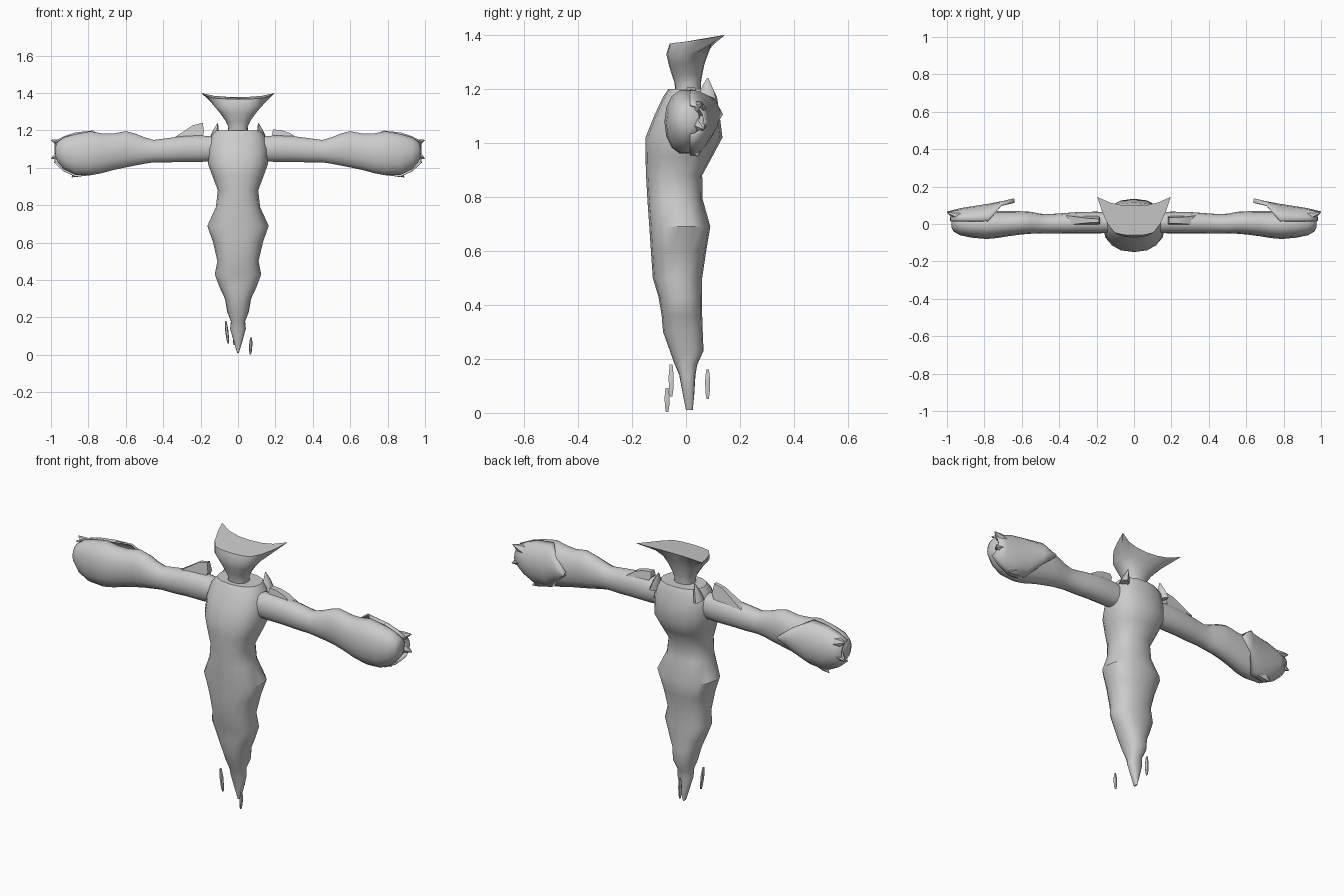
import bpy, bmesh, math
from mathutils import Vector

clay = bpy.data.materials.new("clay_grey")
clay.diffuse_color = (0.6, 0.6, 0.6, 1)


def finish(name, bm, angle=40):
    bmesh.ops.remove_doubles(bm, verts=bm.verts, dist=0.0005)
    bmesh.ops.recalc_face_normals(bm, faces=bm.faces)
    me = bpy.data.meshes.new(name)
    bm.to_mesh(me)
    bm.free()
    me.materials.append(clay)
    ob = bpy.data.objects.new(name, me)
    bpy.context.collection.objects.link(ob)
    bpy.ops.object.select_all(action='DESELECT')
    ob.select_set(True)
    bpy.context.view_layer.objects.active = ob
    bpy.ops.object.shade_smooth_by_angle(angle=math.radians(angle))
    return ob


def loft(name, rings, angle=40):
    """Skin a list of closed point rings and cap both ends."""
    bm = bmesh.new()
    loops = [[bm.verts.new(p) for p in r] for r in rings]
    n = len(loops[0])
    for a, b in zip(loops, loops[1:]):
        for i in range(n):
            j = (i + 1) % n
            bm.faces.new((a[i], a[j], b[j], b[i]))
    bm.faces.new(loops[0])
    bm.faces.new(loops[-1])
    return finish(name, bm, angle)


def oval(a0, a1, b0, b1, n=16, power=0.85):
    """Rounded-box outline between two pairs of limits."""
    pts = []
    for i in range(n):
        t = 2 * math.pi * i / n
        c, s = math.cos(t), math.sin(t)
        c = math.copysign(abs(c) ** power, c)
        s = math.copysign(abs(s) ** power, s)
        pts.append(((a0 + a1) / 2 + c * (a1 - a0) / 2, (b0 + b1) / 2 + s * (b1 - b0) / 2))
    return pts


def spike(name, base, tip, r, n=6, flat=1.0):
    """Tapered point from base to tip."""
    base, tip = Vector(base), Vector(tip)
    q = (tip - base).to_track_quat('Z', 'Y')
    rings = []
    for t, k in ((0, 1), (0.5, 0.65), (1, 0.06)):
        c = base.lerp(tip, t)
        rings.append([c + q @ Vector((r * k * math.cos(a), r * k * flat * math.sin(a), 0))
                      for a in (2 * math.pi * i / n for i in range(n))])
    return loft(name, rings, 50)


# Torso tapering to a point: z, half width, front y, back y
torso = [(0.01, 0.004, 0.0, 0.025), (0.06, 0.02, -0.01, 0.03), (0.14, 0.042, -0.025, 0.035),
         (0.18, 0.038, -0.042, 0.042), (0.23, 0.058, -0.06, 0.065), (0.30, 0.07, -0.085, 0.062),
         (0.36, 0.098, -0.09, 0.06), (0.43, 0.124, -0.102, 0.06), (0.50, 0.11, -0.123, 0.06),
         (0.60, 0.133, -0.13, 0.075), (0.69, 0.164, -0.136, 0.09), (0.79, 0.118, -0.143, 0.062),
         (0.88, 0.108, -0.148, 0.06), (0.95, 0.135, -0.15, 0.098), (1.02, 0.16, -0.15, 0.135),
         (1.10, 0.162, -0.118, 0.125), (1.17, 0.145, -0.085, 0.115), (1.20, 0.12, -0.065, 0.10)]
loft("torso", [[(x, y, z) for x, y in oval(-w, w, f, b)] for z, w, f, b in torso])

# Flared head: neck ovals, then a rim with swept back corners
neck = [(1.17, 0.058, -0.04, 0.055), (1.22, 0.052, -0.042, 0.055), (1.25, 0.066, -0.052, 0.06),
        (1.29, 0.094, -0.064, 0.068), (1.33, 0.128, -0.073, 0.082)]
rings = [[(x, y, z) for x, y in oval(-w, w, f, b)] for z, w, f, b in neck]
half = [(0.0, 0.098, 1.378), (0.07, 0.102, 1.38), (0.13, 0.115, 1.385), (0.197, 0.145, 1.40),
        (0.172, 0.07, 1.385), (0.14, 0.0, 1.375), (0.105, -0.045, 1.37), (0.06, -0.057, 1.368),
        (0.0, -0.06, 1.368)]
rim = half[::-1] + [(-x, y, z) for x, y, z in half[1:-1]]
rings.append(rim[4:] + rim[:4])
loft("flared_head", rings, 45)

# Arms and fists: x, low z, high z, front y, back y
arm = [(0.10, 1.035, 1.165, -0.048, 0.06), (0.20, 1.03, 1.175, -0.05, 0.066),
       (0.30, 1.03, 1.17, -0.05, 0.064), (0.38, 1.027, 1.16, -0.05, 0.058),
       (0.45, 1.028, 1.15, -0.05, 0.053), (0.50, 1.02, 1.165, -0.052, 0.055),
       (0.55, 1.01, 1.185, -0.052, 0.065), (0.60, 1.0, 1.198, -0.056, 0.068),
       (0.67, 0.985, 1.185, -0.065, 0.07), (0.73, 0.968, 1.187, -0.075, 0.07),
       (0.79, 0.957, 1.198, -0.08, 0.07), (0.87, 0.96, 1.183, -0.073, 0.067),
       (0.93, 0.99, 1.165, -0.06, 0.062), (0.965, 1.03, 1.14, -0.04, 0.05),
       (0.975, 1.06, 1.115, -0.02, 0.03)]
# Curved cuff behind the fist: x, low z, high z, back y
cuff = [(0.64, 1.10, 1.11, 0.133), (0.71, 1.04, 1.165, 0.117), (0.78, 0.965, 1.195, 0.104),
        (0.87, 0.955, 1.185, 0.09), (0.93, 0.985, 1.165, 0.08), (0.98, 1.03, 1.14, 0.068)]
for s, side in ((-1, "left"), (1, "right")):
    loft(side + "_arm", [[(s * x, y, z) for y, z in oval(f, b, lo, hi, 14, 0.95)]
                         for x, lo, hi, f, b in arm])
    bm = bmesh.new()
    rows = []
    for x, lo, hi, back in cuff:
        row = []
        for i in range(9):
            t = math.pi * (i / 8 - 0.5)
            depth = back - 0.015 if x > 0.72 else 0.02
            row.append(bm.verts.new((s * x, back - depth * (1 - math.cos(t)),
                                     (lo + hi) / 2 + math.sin(t) * (hi - lo) / 2)))
        rows.append(row)
    for a, b in zip(rows, rows[1:]):
        for i in range(8):
            bm.faces.new((a[i], a[i + 1], b[i + 1], b[i]))
    shell = finish(side + "_fist_cuff", bm)
    mod = shell.modifiers.new("thickness", 'SOLIDIFY')
    mod.thickness = 0.008
    mod.offset = 0
    # Pointed fingertips
    spike(side + "_upper_fingertip", (s * 0.92, 0.04, 1.12), (s * 0.998, 0.06, 1.148), 0.035)
    spike(side + "_middle_fingertip", (s * 0.92, 0.04, 1.08), (s * 0.998, 0.066, 1.05), 0.04)
    spike(side + "_lower_fingertip", (s * 0.83, 0.03, 0.985), (s * 0.89, 0.045, 0.95), 0.03)
    # Collar point beside the neck
    spike(side + "_collar_point", (s * 0.13, 0.075, 1.15), (s * 0.108, 0.08, 1.24), 0.04, 6, 0.6)

# Uneven shoulder fins: ridge profiles in x and z
fins = {"left_shoulder_fin": [(-0.36, 1.15), (-0.29, 1.195), (-0.24, 1.228), (-0.188, 1.24),
                              (-0.182, 1.19), (-0.2, 1.15)],
        "right_shoulder_fin": [(0.33, 1.15), (0.28, 1.185), (0.235, 1.2), (0.188, 1.205),
                               (0.182, 1.18), (0.2, 1.15)]}
for name, prof in fins.items():
    loft(name, [[(x, y + (z - 1.15) * lean, z) for x, z in prof]
                for y, lean in ((-0.005, 0.15), (0.045, -0.2))], 30)

# Loose slivers near the lower point: x, y, low z, height, lean
for i, (x, y, z, h, lean) in enumerate([(-0.052, -0.055, 0.06, 0.12, -0.014),
                                        (0.066, -0.07, 0.003, 0.09, 0.004),
                                        (-0.02, 0.08, 0.052, 0.108, 0.0)]):
    prof = [(0, 0.005), (0.2, 0.009), (0.6, 0.011), (0.85, 0.008), (1, 0.006)]
    loft("loose_sliver_%d" % (i + 1),
         [[(x + lean * t + a, y + b, z + h * t) for a, b in oval(-r * 0.8, r * 0.8, -r, r, 6, 1)]
          for t, r in prof], 50)
